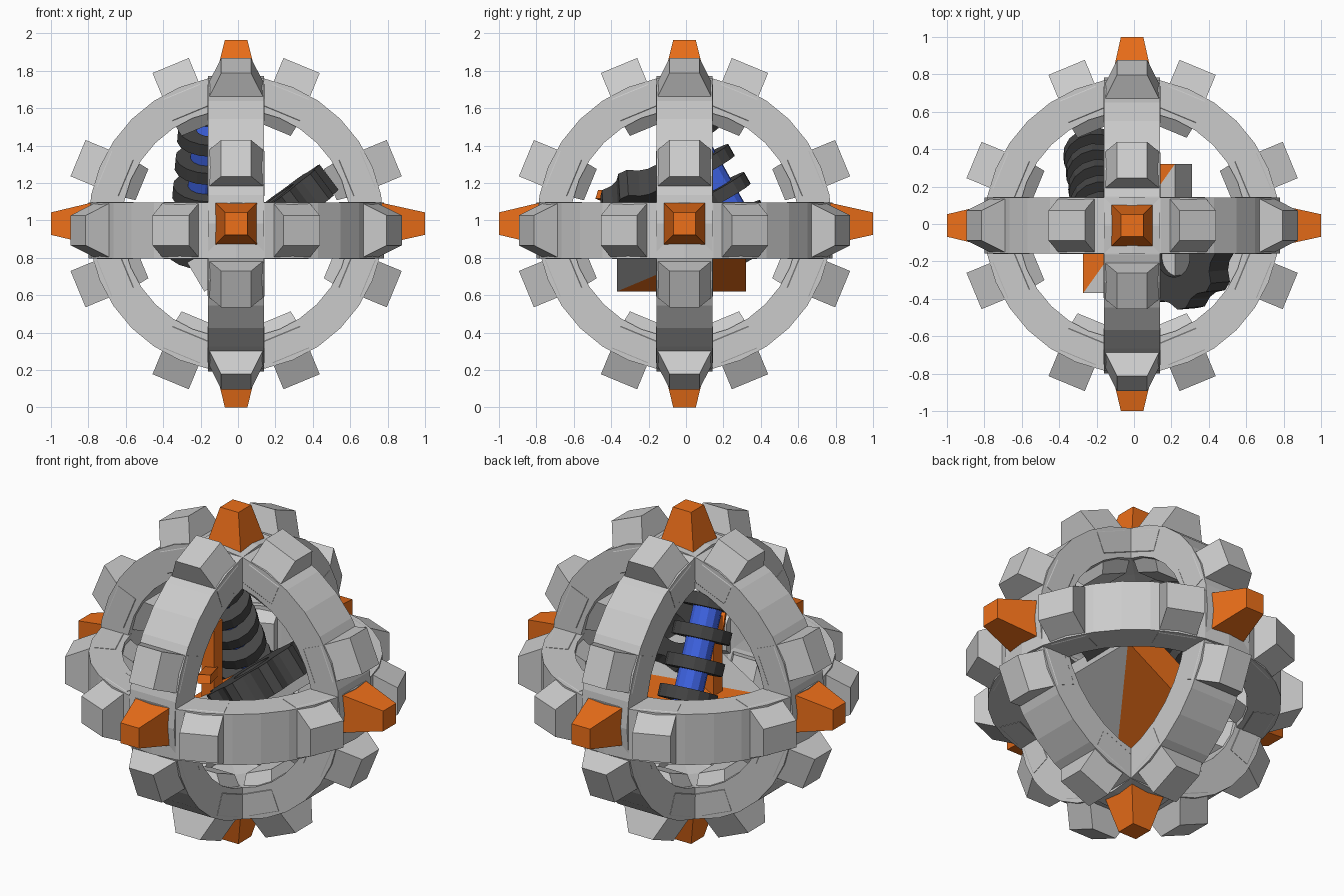
import bpy, bmesh, math
from mathutils import Vector, Matrix

if "Cube" in bpy.data.objects:
    bpy.data.objects.remove(bpy.data.objects["Cube"])

C = Vector((-0.01, -0.008, 0.983))


def material(name, rgb):
    m = bpy.data.materials.new(name)
    m.diffuse_color = (*rgb, 1)
    m.use_nodes = True
    m.node_tree.nodes["Principled BSDF"].inputs["Base Color"].default_value = m.diffuse_color
    return m


ORANGE = material("orange", (0.85, 0.16, 0.01))
DARK = material("dark_grey", (0.06, 0.06, 0.06))
BLUE = material("blue", (0.05, 0.13, 0.8))


def make(name, bm, mat=None, matrix=None):
    if matrix:
        bm.transform(matrix)
    bmesh.ops.recalc_face_normals(bm, faces=bm.faces)
    me = bpy.data.meshes.new(name)
    bm.to_mesh(me)
    bm.free()
    if mat:
        me.materials.append(mat)
    ob = bpy.data.objects.new(name, me)
    bpy.context.collection.objects.link(ob)
    return ob


def loft(bm, sections, closed=False):
    """Skin equal-length point loops; cap the ends unless closed."""
    rows = [[bm.verts.new(p) for p in s] for s in sections]
    n = len(rows[0])
    for i in range(len(rows) if closed else len(rows) - 1):
        a, b = rows[i], rows[(i + 1) % len(rows)]
        for j in range(n):
            k = (j + 1) % n
            bm.faces.new((a[j], a[k], b[k], b[j]))
    if not closed:
        bm.faces.new(rows[0])
        bm.faces.new(rows[-1])


def annulus(bm, r_out, r_in, h, n):
    """Flat-sided ring around z; r_out may depend on the segment index."""
    secs = []
    for i in range(n):
        a = 2 * math.pi * i / n
        d = Vector((math.cos(a), math.sin(a), 0))
        ro = r_out(i) if callable(r_out) else r_out
        z = Vector((0, 0, h / 2))
        secs.append([d * ro - z, d * ro + z, d * r_in + z, d * r_in - z])
    loft(bm, secs, True)


def stub(bm, stations, angle):
    """Tapered block pointing outward; stations = (radius, tangent half, axial half)."""
    rot = Matrix.Rotation(angle, 3, 'Z')
    loft(bm, [[rot @ Vector((r, s * t, q * w)) for s, q in ((-1, -1), (1, -1), (1, 1), (-1, 1))]
              for r, t, w in stations])


def along(direction, pos):
    return Matrix.Translation(pos) @ Vector(direction).to_track_quat('Z', 'Y').to_matrix().to_4x4()


# Three crossing rings with eight through-teeth each
rings = {
    "level_ring": Matrix.Translation(C + Vector((0, 0, -0.036))),
    "front_ring": Matrix.Translation(C) @ Matrix.Rotation(math.pi / 2, 4, 'X'),
    "side_ring": Matrix.Translation(C) @ Matrix.Rotation(math.pi / 2, 4, 'Y'),
}
for name, mx in rings.items():
    bm = bmesh.new()
    annulus(bm, 0.79, 0.61, 0.30, 32)
    make(name, bm, None, mx)
    bm = bmesh.new()
    for k in range(8):
        stub(bm, [(0.545, 0.09, 0.08), (0.64, 0.105, 0.152), (0.76, 0.105, 0.152), (0.915, 0.105, 0.08)],
             math.radians(22.5 + 45 * k))
    make(name + "_teeth", bm, None, mx)

# Orange spikes at the six crossings
for axis in range(3):
    for s in (-1, 1):
        bm = bmesh.new()
        tip = 0.983 if axis == 2 else 1.0 - s * C[axis]
        stub(bm, [(0.70, 0.115, 0.115), (0.76, 0.115, 0.115), (tip, 0.06, 0.06)], 0)
        d = Vector((0, 0, 0))
        d[axis] = s
        rot = Vector((1, 0, 0)).rotation_difference(d).to_matrix().to_4x4()
        make("spike", bm, ORANGE, Matrix.Translation(C) @ rot)

# Ribbed damper: blue rod carrying dark discs
step = Vector((-0.013, 0.085, -0.15))
top = Vector((-0.165, 0.02, 1.45))
for i in range(5):
    bm = bmesh.new()
    annulus(bm, 0.16, 0.06, 0.07, 16)
    make("damper_disc", bm, DARK, along(step, top + step * i))
bm = bmesh.new()
bmesh.ops.create_cone(bm, cap_ends=True, segments=12, radius1=0.08, radius2=0.08,
                      depth=step.length * 4.3)
make("damper_rod", bm, BLUE, along(step, top + step * 2))

# Lugged dark wheel, tilted
bm = bmesh.new()
annulus(bm, lambda i: 0.285 if i % 4 < 2 else 0.25, 0.11, 0.17, 32)
make("wheel", bm, DARK, along((-0.6, -0.05, 0.8), (0.26, -0.17, 1.06)))

# Tilted block split along its diagonal into a grey and an orange wedge
u, up = Vector((0.86, 0, 0.51)), Vector((-0.51, 0, 0.86)) * 0.18
base = Vector((-0.18, 0, 0.62))
corner = [base + u * a + Vector((0, y, 0)) for a, y in
          ((0, -0.37), (0.57, -0.37), (0.57, 0.32), (0, 0.32))]
for name, ids, mat in (("grey_wedge", (0, 1, 2), None), ("orange_wedge", (0, 2, 3), ORANGE)):
    bm = bmesh.new()
    loft(bm, [[corner[i] for i in ids], [corner[i] + up for i in ids]])
    make(name, bm, mat)


# Orange post with an arm
def bar(name, a, b, w, d):
    a, b = Vector(a), Vector(b)
    bm = bmesh.new()
    bmesh.ops.create_cube(bm, size=1)
    bm.transform(Matrix.Diagonal((w, d, (b - a).length, 1)))
    make(name, bm, ORANGE, along(b - a, (a + b) / 2))


bar("post", (-0.1, -0.1, 0.8), (-0.1, -0.1, 1.3), 0.08, 0.08)
bar("post_arm", (-0.1, -0.1, 1.0), (0.1, -0.46, 1.14), 0.07, 0.05)
